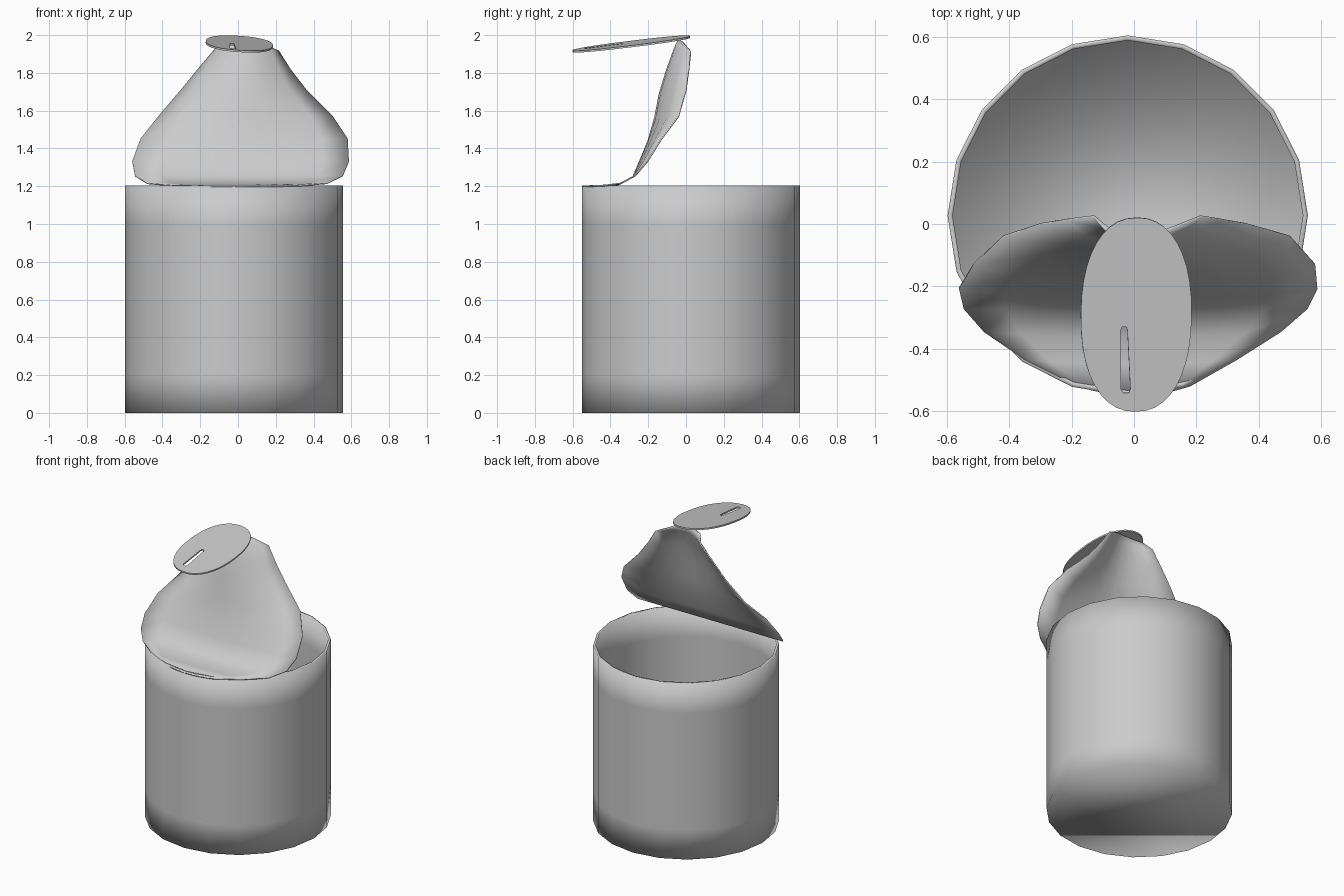
import bpy, bmesh, math
from mathutils import Matrix, Vector

if "Cube" in bpy.data.objects:
    bpy.data.objects.remove(bpy.data.objects["Cube"])


def add_object(name, bm):
    bmesh.ops.recalc_face_normals(bm, faces=bm.faces)
    for f in bm.faces:
        f.smooth = True
    me = bpy.data.meshes.new(name)
    bm.to_mesh(me)
    bm.free()
    ob = bpy.data.objects.new(name, me)
    bpy.context.collection.objects.link(ob)
    return ob


def bridge(bm, a, b, closed=False):
    n = len(a)
    for i in range(n if closed else n - 1):
        j = (i + 1) % n
        bm.faces.new((a[i], a[j], b[j], b[i]))


# Can body: 20-sided open tin, outer wall, rim, inner wall and floor
SIDES, CX, CY = 20, -0.02, 0.027
profile = [(0.577, 0), (0.577, 0.2), (0.577, 1.0), (0.577, 1.205),
           (0.561, 1.205), (0.561, 1.0), (0.561, 0.2), (0.561, 0.016)]
bm = bmesh.new()
rings = []
for r, z in profile:
    rings.append([bm.verts.new((CX + r * math.cos(math.tau * i / SIDES),
                                CY + r * math.sin(math.tau * i / SIDES), z))
                  for i in range(SIDES)])
for a, b in zip(rings, rings[1:]):
    bridge(bm, a, b, True)
bm.faces.new(rings[0][::-1])
bm.faces.new(rings[-1])
add_object("can_body", bm)

# Peeled lid: rows of (left x, right x, edge y, edge z, centre y, centre z)
rows = [
    (-0.18, 0.18, -0.52, 1.20, -0.55, 1.20),
    (-0.35, 0.33, -0.435, 1.203, -0.45, 1.203),
    (-0.48, 0.47, -0.345, 1.215, -0.36, 1.208),
    (-0.545, 0.555, -0.27, 1.255, -0.28, 1.25),
    (-0.56, 0.587, -0.205, 1.33, -0.245, 1.33),
    (-0.515, 0.58, -0.13, 1.45, -0.20, 1.44),
    (-0.42, 0.50, -0.04, 1.57, -0.165, 1.56),
    (-0.30, 0.36, 0.0, 1.71, -0.14, 1.69),
    (-0.21, 0.275, 0.015, 1.82, -0.10, 1.82),
    (-0.13, 0.215, 0.025, 1.915, -0.06, 1.93),
    (-0.09, 0.10, -0.02, 1.965, -0.04, 1.975),
]
COLS = 8
bm = bmesh.new()
grid = []
for xl, xr, ye, ze, yc, zc in rows:
    line = []
    for i in range(COLS + 1):
        t = 2 * i / COLS - 1
        x = (xl + xr) / 2 + t * (xr - xl) / 2
        line.append(bm.verts.new((x, yc + (ye - yc) * t * t, zc + (ze - zc) * t * t)))
    grid.append(line)
for a, b in zip(grid, grid[1:]):
    bridge(bm, a, b)
lid = add_object("peeled_lid", bm)
mod = lid.modifiers.new("thickness", "SOLIDIFY")
mod.thickness = 0.008
mod.offset = 0

# Pull tab: oval plate with a tapered slot, filled from two outlines
power = 2 / 2.25
oval = []
for i in range(40):
    c, s = math.cos(math.tau * i / 40), math.sin(math.tau * i / 40)
    oval.append((0.178 * math.copysign(abs(c) ** power, c),
                 0.313 * math.copysign(abs(s) ** power, s)))
slot = [(-0.047, -0.24), (-0.039, -0.252), (-0.022, -0.252), (-0.017, -0.24),
        (-0.028, -0.05), (-0.032, -0.04), (-0.045, -0.04), (-0.050, -0.05)]
cu = bpy.data.curves.new("pull_tab", "CURVE")
cu.dimensions = '2D'
cu.fill_mode = 'BOTH'
cu.extrude = 0.005
for pts in (oval, slot):
    sp = cu.splines.new('POLY')
    sp.points.add(len(pts) - 1)
    for p, (x, y) in zip(sp.points, pts):
        p.co = (x, y, 0, 1)
    sp.use_cyclic_u = True
tab = bpy.data.objects.new("pull_tab", cu)
bpy.context.collection.objects.link(tab)
tab.matrix_world = (Matrix.Translation(Vector((0.007, -0.29, 1.953)))
                    @ Matrix.Rotation(math.radians(4), 4, 'Y')
                    @ Matrix.Rotation(math.radians(7), 4, 'X'))
bpy.context.view_layer.objects.active = tab
tab.select_set(True)
bpy.ops.object.convert(target='MESH')
bpy.ops.object.shade_smooth_by_angle(angle=math.radians(30))
